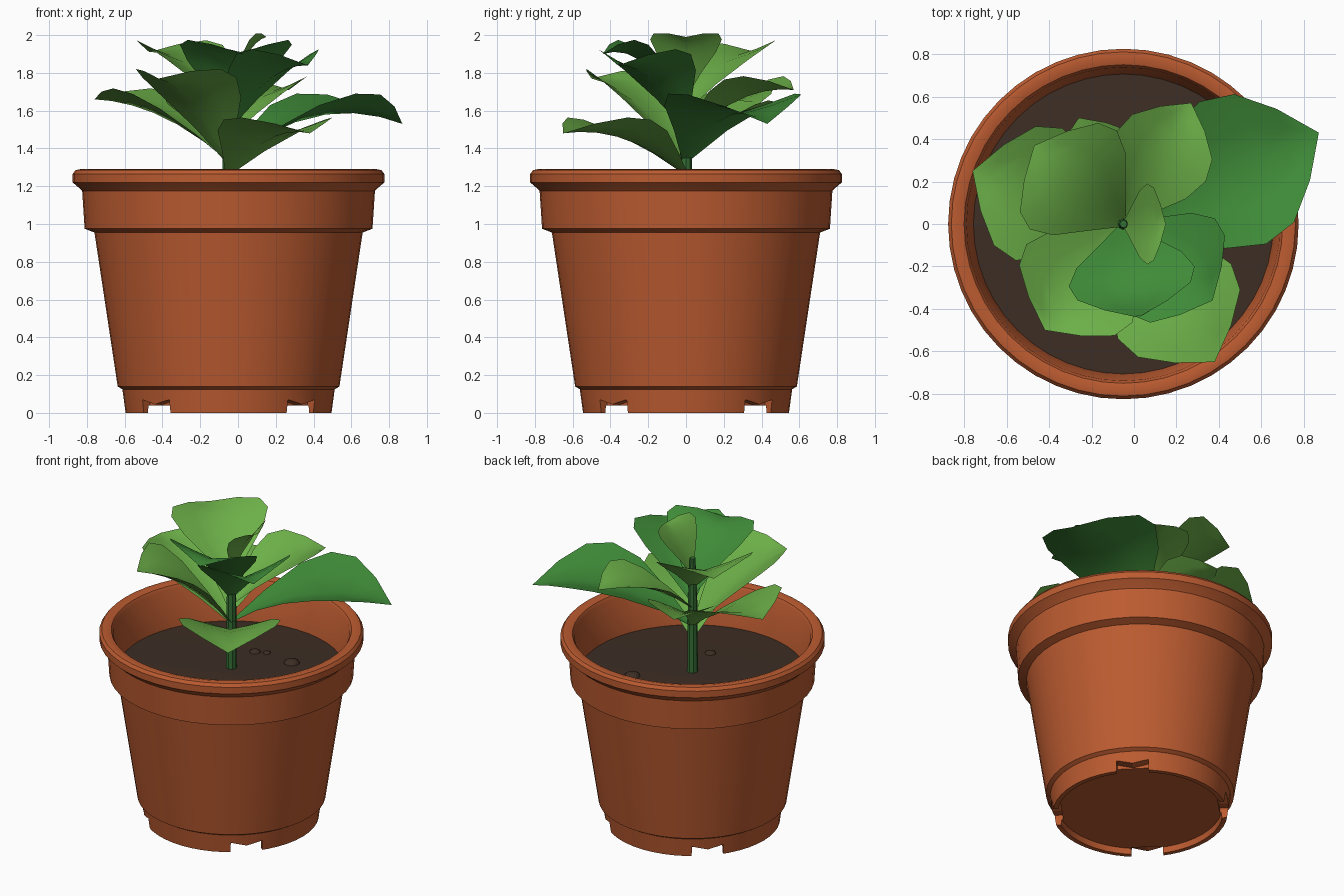
import bpy, bmesh, math
from mathutils import Vector

if "Cube" in bpy.data.objects:
    bpy.data.objects.remove(bpy.data.objects["Cube"])

CX = -0.05  # pot and stem axis


def material(name, rgb):
    m = bpy.data.materials.new(name)
    m.use_nodes = True
    col = (*rgb, 1)
    m.diffuse_color = col
    m.node_tree.nodes["Principled BSDF"].inputs["Base Color"].default_value = col
    return m


terracotta = material("terracotta", (0.5, 0.105, 0.03))
earth = material("earth", (0.046, 0.027, 0.018))
light_green = material("light_green", (0.15, 0.43, 0.065))
deep_green = material("deep_green", (0.05, 0.26, 0.04))
stem_green = material("stem_green", (0.035, 0.16, 0.035))


def add_object(name, bm, mat, angle=30):
    mesh = bpy.data.meshes.new(name)
    bm.to_mesh(mesh)
    bm.free()
    ob = bpy.data.objects.new(name, mesh)
    bpy.context.collection.objects.link(ob)
    if mat:
        mesh.materials.append(mat)
    if angle:
        bpy.ops.object.select_all(action="DESELECT")
        ob.select_set(True)
        bpy.context.view_layer.objects.active = ob
        bpy.ops.object.shade_smooth_by_angle(angle=math.radians(angle))
    return ob


def lathe(name, profile, mat, steps=48):
    bm = bmesh.new()
    vs = [bm.verts.new((CX + r, 0, z)) for r, z in profile]
    es = [bm.edges.new(p) for p in zip(vs, vs[1:])]
    bmesh.ops.spin(bm, geom=vs + es, cent=(CX, 0, 0), axis=(0, 0, 1),
                   angle=math.tau, steps=steps)
    bmesh.ops.remove_doubles(bm, verts=bm.verts, dist=0.0005)
    bmesh.ops.recalc_face_normals(bm, faces=bm.faces)
    return add_object(name, bm, mat)


# Pot: recessed base, tapered body, collar, rolled rim and inner wall
pot = lathe("pot", [
    (0, 0.04), (0.51, 0.04), (0.515, 0), (0.545, 0), (0.562, 0.125),
    (0.587, 0.14), (0.71, 0.955), (0.762, 0.975), (0.775, 1.175),
    (0.79, 1.19), (0.825, 1.22), (0.825, 1.265), (0.81, 1.285),
    (0.785, 1.29), (0.75, 1.28), (0.738, 1.26), (0.7, 0.96), (0, 0.96)],
    terracotta)

# Drain notches: four V-topped cuts through the foot ring
bm = bmesh.new()
for k in range(4):
    a = math.pi / 4 + k * math.pi / 2
    out, side = Vector((math.cos(a), math.sin(a), 0)), Vector((-math.sin(a), math.cos(a), 0))
    outline = [(-0.1, -0.03), (0.1, -0.03), (0.1, 0.07), (0, 0.045), (-0.1, 0.07)]
    vs = [bm.verts.new(Vector((CX, 0, z)) + out * r + side * s)
          for r in (0.49, 0.65) for s, z in outline]
    n = len(outline)
    bm.faces.new(vs[:n])
    bm.faces.new(vs[n:])
    for i in range(n):
        j = (i + 1) % n
        bm.faces.new((vs[i], vs[j], vs[n + j], vs[n + i]))
bmesh.ops.recalc_face_normals(bm, faces=bm.faces)
cutter = add_object("notch_cutter", bm, None, 0)
cutter.hide_render = True
cutter.hide_set(True)
cut = pot.modifiers.new("notches", "BOOLEAN")
cut.operation, cut.object, cut.solver = "DIFFERENCE", cutter, "EXACT"
bpy.context.view_layer.objects.active = pot
pot.select_set(True)
bpy.ops.object.modifier_apply(modifier=cut.name)
bpy.data.objects.remove(cutter)

# Soil with a few flattened lumps
lathe("soil", [(0, 1.02), (0.4, 1.02), (0.706, 1.01)], earth)
for i, (x, y, r) in enumerate([(0.27, 0.27, 0.05), (-0.01, 0.27, 0.035),
                               (0.06, -0.28, 0.035), (0.06, 0.3, 0.025)]):
    bm = bmesh.new()
    bmesh.ops.create_icosphere(bm, subdivisions=2, radius=r)
    bmesh.ops.scale(bm, vec=(1, 1, 0.5), verts=bm.verts)
    bmesh.ops.translate(bm, vec=(CX + x, y, 1.02), verts=bm.verts)
    add_object(f"soil_lump_{i + 1}", bm, earth)

# Stem
lathe("stem", [(0, 1.0), (0.034, 1.0), (0.03, 1.5), (0.018, 1.8), (0, 1.8)], stem_green, 8)

# Width along a leaf: (position, fraction of half width)
SHAPE = [(0, 0.06), (0.18, 0.42), (0.38, 0.83), (0.56, 1), (0.72, 0.9), (0.87, 0.5), (1, 0)]


def leaf(name, base_z, mid_z, tip, half, lift, mat):
    """Creased leaf from the stem to tip; mid_z is the rib's height halfway."""
    base, tip = Vector((CX, 0, base_z)), Vector(tip)
    flat = (tip - base) * Vector((1, 1, 0))
    side = Vector((-flat.y, flat.x, 0)).normalized()
    ctrl = 2 * mid_z - (base_z + tip.z) / 2
    bm = bmesh.new()
    rows = []
    for t, w in SHAPE:
        rib = base + flat * t
        rib.z = (1 - t) ** 2 * base_z + 2 * t * (1 - t) * ctrl + t * t * tip.z
        row = []
        for s in (-1, -0.5, 0, 0.5, 1):
            up = Vector((0, 0, lift * w * abs(s) ** 1.2))
            row.append(bm.verts.new(rib + side * (s * w * half) + up))
        rows.append(row)
    for a, b in zip(rows, rows[1:]):
        for i in range(4):
            bm.faces.new((a[i], b[i], b[i + 1], a[i + 1]))
    bmesh.ops.remove_doubles(bm, verts=bm.verts, dist=0.0005)
    bmesh.ops.recalc_face_normals(bm, faces=bm.faces)
    bm.normal_update()
    if sum(f.normal.z for f in bm.faces) < 0:
        bmesh.ops.reverse_faces(bm, faces=bm.faces)
    return add_object(name, bm, mat, 60)


# Lower leaves
leaf("leaf_right_long", 1.33, 1.57, (0.87, 0.43, 1.53), 0.37, 0.11, deep_green)
leaf("leaf_left", 1.33, 1.57, (-0.76, 0.25, 1.66), 0.33, 0.1, light_green)
leaf("leaf_front_low", 1.26, 1.45, (0.38, -0.65, 1.48), 0.32, 0.09, light_green)
leaf("leaf_back_low", 1.4, 1.54, (-0.26, 0.5, 1.62), 0.22, 0.08, light_green)
# Middle leaves
leaf("leaf_front_left", 1.32, 1.63, (-0.42, -0.5, 1.77), 0.31, 0.12, light_green)
leaf("leaf_back_right", 1.45, 1.66, (0.27, 0.57, 1.71), 0.24, 0.09, light_green)
leaf("leaf_front_right", 1.5, 1.76, (0.37, -0.36, 1.84), 0.3, 0.12, deep_green)
# Top leaves
leaf("leaf_top_left", 1.6, 1.84, (-0.47, 0.37, 1.91), 0.31, 0.09, light_green)
leaf("leaf_top_front", 1.55, 1.85, (0.02, -0.44, 1.9), 0.3, 0.08, deep_green)
leaf("leaf_top_centre", 1.68, 1.9, (0.15, 0, 1.99), 0.19, 0.06, light_green)
